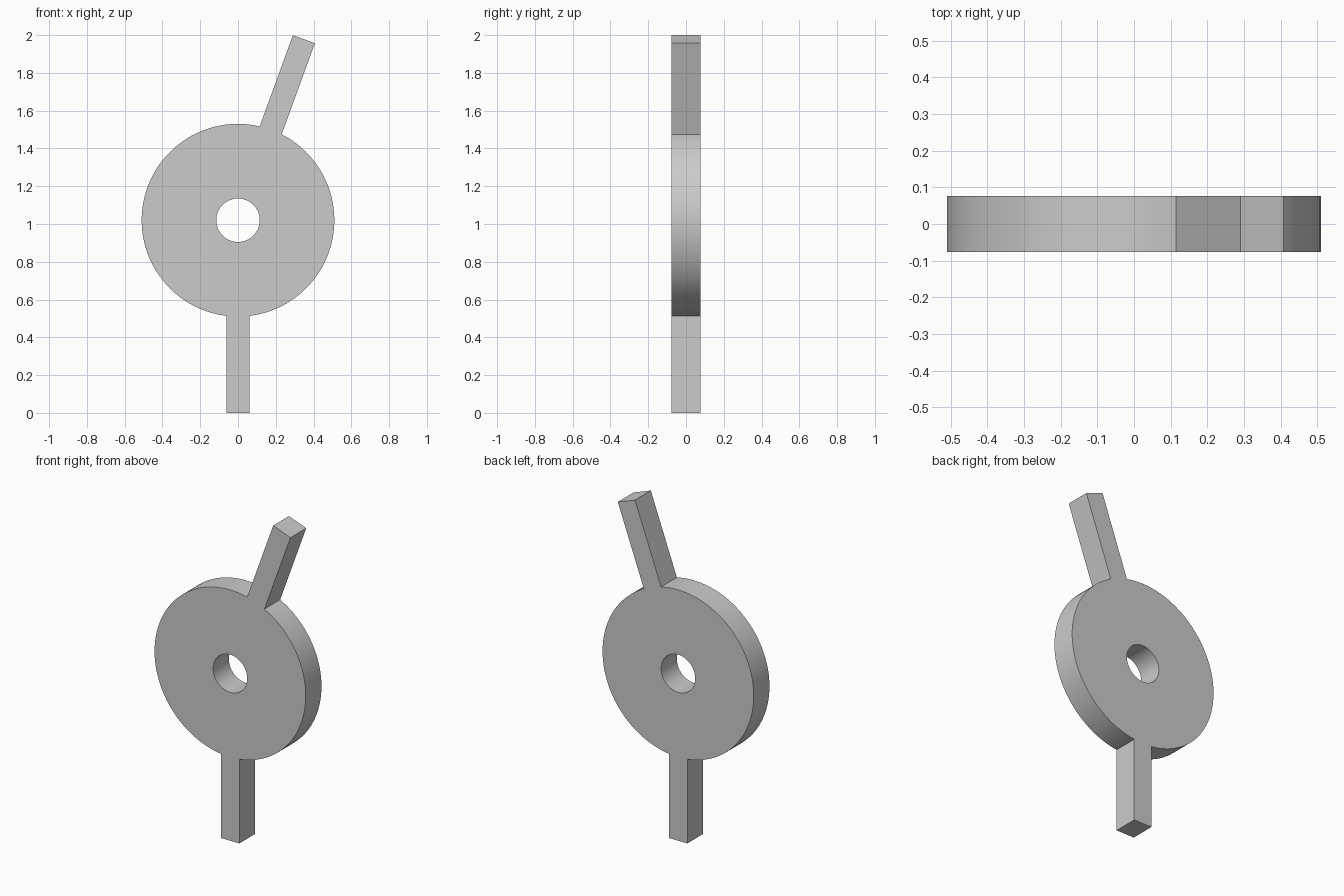
import bpy
import bmesh
from math import sin, cos, asin, radians, pi, ceil
from mathutils import Vector

cube = bpy.data.objects.get("Cube")
if cube:
    bpy.data.objects.remove(cube, do_unlink=True)

CENTRE_Z = 1.02
DISC_R = 0.51
HOLE_R = 0.115
ARM_HALF = 0.062
ARM_REACH = 1.02
HALF_DEPTH = 0.076
STEP = radians(3)
UPPER, LOWER = radians(20), pi   # arm directions, clockwise from straight up


def polar(radius, angle):
    return Vector((radius * sin(angle), 0, radius * cos(angle)))


def arm_end(angle):
    """The two outer corners of an arm."""
    along, across = polar(ARM_REACH, angle), polar(ARM_HALF, angle + pi / 2)
    return [along - across, along + across]


def arc(radius, start, end):
    count = ceil((end - start) / STEP)
    return [polar(radius, start + (end - start) * i / count) for i in range(count + 1)]


# Outline of disc and arms, then the hole
root = asin(ARM_HALF / DISC_R)
outline = (arm_end(UPPER) + arc(DISC_R, UPPER + root, LOWER - root)
           + arm_end(LOWER) + arc(DISC_R, LOWER + root, UPPER + 2 * pi - root))
hole = arc(HOLE_R, 0, 2 * pi)[:-1]

bm = bmesh.new()
offset = Vector((0, -HALF_DEPTH, CENTRE_Z))
for loop in (outline, hole):
    verts = [bm.verts.new(p + offset) for p in loop]
    for a, b in zip(verts, verts[1:] + verts[:1]):
        bm.edges.new((a, b))

# Fill the front and extrude it to the back
bmesh.ops.triangle_fill(bm, use_beauty=True, edges=bm.edges[:], normal=(0, -1, 0))
result = bmesh.ops.extrude_face_region(bm, geom=bm.faces[:], use_keep_orig=True)
moved = [g for g in result["geom"] if isinstance(g, bmesh.types.BMVert)]
bmesh.ops.translate(bm, verts=moved, vec=(0, 2 * HALF_DEPTH, 0))
bmesh.ops.recalc_face_normals(bm, faces=bm.faces[:])

mesh = bpy.data.meshes.new("disc_with_arms")
bm.to_mesh(mesh)
bm.free()
disc = bpy.data.objects.new("disc_with_arms", mesh)
bpy.context.collection.objects.link(disc)

# Plain grey material
grey = bpy.data.materials.new("light_grey")
grey.use_nodes = True
colour = (0.6, 0.6, 0.6, 1)
grey.diffuse_color = colour
grey.node_tree.nodes["Principled BSDF"].inputs["Base Color"].default_value = colour
mesh.materials.append(grey)

# Smooth rim and hole, sharp corners
bpy.ops.object.select_all(action="DESELECT")
disc.select_set(True)
bpy.context.view_layer.objects.active = disc
bpy.ops.object.shade_smooth_by_angle(angle=radians(20))
